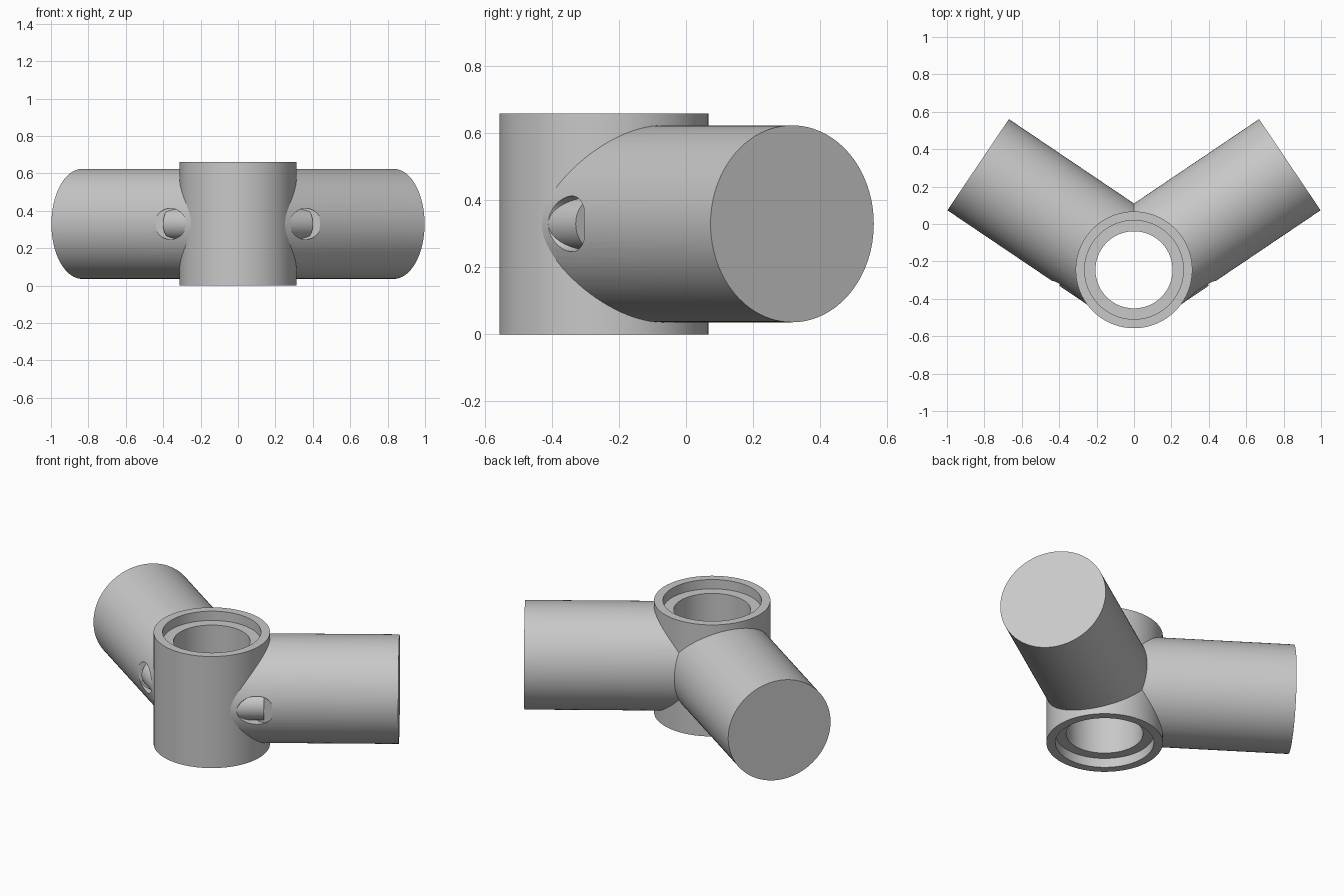
import bpy
import math
from mathutils import Vector, Matrix

cube = bpy.data.objects.get("Cube")
if cube:
    bpy.data.objects.remove(cube, do_unlink=True)

grey = bpy.data.materials.new("plain grey")
grey.use_nodes = True
colour = (0.58, 0.58, 0.58, 1)
grey.diffuse_color = colour
grey.node_tree.nodes["Principled BSDF"].inputs["Base Color"].default_value = colour

HUB = Vector((0, -0.245, 0.33))
HEIGHT, HUB_R = 0.66, 0.312
ARM_R, ROD_R = 0.294, 0.083
ANGLE = math.radians(34)


def cylinder(name, start, end, radius, sides=96):
    """Closed cylinder between two points."""
    start, end = Vector(start), Vector(end)
    axis = end - start
    bpy.ops.mesh.primitive_cylinder_add(vertices=sides, radius=radius, depth=axis.length)
    obj = bpy.context.object
    obj.name = name
    turn = axis.to_track_quat("Z", "Y").to_matrix().to_4x4()
    obj.data.transform(Matrix.Translation((start + end) / 2) @ turn)
    obj.data.materials.append(grey)
    return obj


def cut(obj, cutter):
    """Subtract the cutter and remove it."""
    bpy.context.view_layer.objects.active = obj
    mod = obj.modifiers.new("cut", "BOOLEAN")
    mod.operation = "DIFFERENCE"
    mod.solver = "EXACT"
    mod.object = cutter
    bpy.ops.object.modifier_apply(modifier=mod.name)
    bpy.data.objects.remove(cutter, do_unlink=True)


def smooth(obj):
    bpy.ops.object.select_all(action="DESELECT")
    obj.select_set(True)
    bpy.context.view_layer.objects.active = obj
    bpy.ops.object.shade_smooth_by_angle(angle=math.radians(30))


def upright(name, radius, low, high):
    return cylinder(name, (0, HUB.y, low), (0, HUB.y, high), radius, 128)


# Hub: a tube with a wider counterbore at each end
hub = upright("hub", HUB_R, 0, HEIGHT)
cut(hub, upright("bore_cutter", 0.206, -0.1, HEIGHT + 0.1))
cut(hub, upright("top_cutter", 0.264, HEIGHT - 0.055, HEIGHT + 0.1))
cut(hub, upright("bottom_cutter", 0.264, -0.1, 0.055))
smooth(hub)

for side, word in ((1, "left"), (-1, "right")):
    along = Vector((side * math.cos(ANGLE), math.sin(ANGLE), 0))
    outward = Vector((side * math.sin(ANGLE), -math.cos(ANGLE), 0))

    # Arm: solid round bar leaving the hub, with a shallow pocket drilled from the front
    arm = cylinder(word + "_arm", HUB, HUB + along * 1.005, ARM_R)
    cut(arm, upright("core_cutter", 0.29, -0.1, HEIGHT + 0.1))
    pocket_x = side * 0.362
    cut(arm, cylinder("pocket_cutter", (pocket_x, -0.7, HUB.z),
                      (pocket_x, -0.304, HUB.z), ROD_R, 48))
    smooth(arm)

    # Rod: lies in the pocket, flush with the arm
    line = HUB + outward * (ARM_R - ROD_R)
    rod = cylinder(word + "_rod", line, line + along * 0.285, ROD_R, 48)
    cut(rod, upright("core_cutter", 0.29, -0.1, HEIGHT + 0.1))
    smooth(rod)
